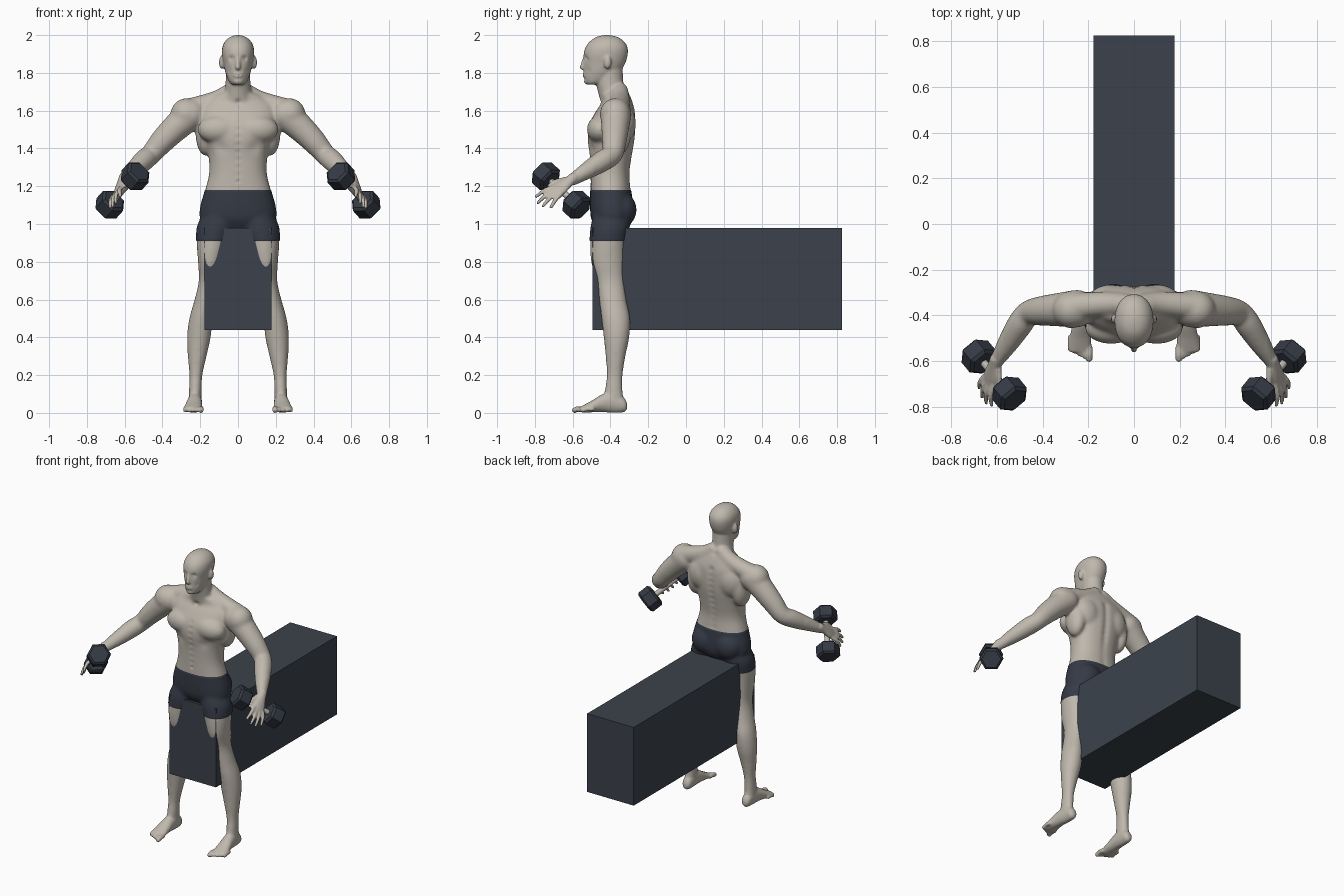
import bpy, bmesh, math
from mathutils import Vector, Matrix

if "Cube" in bpy.data.objects:
    bpy.data.objects.remove(bpy.data.objects["Cube"], do_unlink=True)


def material(name, rgb):
    m = bpy.data.materials.new(name)
    m.use_nodes = True
    m.diffuse_color = (*rgb, 1)
    m.node_tree.nodes["Principled BSDF"].inputs["Base Color"].default_value = (*rgb, 1)
    return m


SKIN = material("skin", (0.52, 0.48, 0.42))
SHORTS = material("dark_shorts", (0.035, 0.042, 0.06))
BENCH = material("slate_bench", (0.045, 0.055, 0.072))
IRON = material("dark_iron", (0.035, 0.042, 0.058))
STEEL = material("light_steel", (0.5, 0.48, 0.44))


def add_object(name, bm, *mats):
    bmesh.ops.recalc_face_normals(bm, faces=bm.faces)
    me = bpy.data.meshes.new(name)
    bm.to_mesh(me)
    bm.free()
    for m in mats:
        me.materials.append(m)
    ob = bpy.data.objects.new(name, me)
    bpy.context.collection.objects.link(ob)
    return ob


def spline(rows, steps=5):
    """Smooth rows of numbers into a denser list."""
    out = []
    for i in range(len(rows) - 1):
        a, b, c, d = rows[max(i - 1, 0)], rows[i], rows[i + 1], rows[min(i + 2, len(rows) - 1)]
        for k in range(steps):
            t = k / steps
            out.append([q + 0.5 * t * (r - p + t * (2 * p - 5 * q + 4 * r - s + t * (3 * (q - r) + s - p)))
                        for p, q, r, s in zip(a, b, c, d)])
    return out + [list(rows[-1])]


def loft(bm, rings, power=1.0, n=28):
    """Skin rings given as (centre, half-axis u, half-axis v)."""
    shape = lambda w: math.copysign(abs(w) ** power, w)
    loops = []
    for c, u, v in rings:
        angles = [2 * math.pi * k / n for k in range(n)]
        loops.append([bm.verts.new(c + u * shape(math.cos(a)) + v * shape(math.sin(a))) for a in angles])
    for lo, hi in zip(loops, loops[1:]):
        for k in range(n):
            bm.faces.new((lo[k], lo[(k + 1) % n], hi[(k + 1) % n], hi[k]))
    bm.faces.new(loops[0][::-1])
    bm.faces.new(loops[-1])


def column(bm, rows, power=1.0):
    """Upright loft from rows of z, x, half width, front y, back y."""
    loft(bm, [(Vector((x, (f + b) / 2, z)), Vector((w, 0, 0)), Vector((0, (b - f) / 2, 0)))
              for z, x, w, f, b in spline(rows)], power)


def ball(bm, c, r):
    r = (r, r, r) if isinstance(r, float) else r
    bmesh.ops.create_uvsphere(bm, u_segments=24, v_segments=16, radius=1,
                              matrix=Matrix.Translation(c) @ Matrix.Diagonal((*r, 1)))


def tube(bm, rows):
    """Rounded limb from rows of x, y, z, radius."""
    pts = spline(rows)
    rings = []
    for i, p in enumerate(pts):
        t = Vector(pts[min(i + 1, len(pts) - 1)][:3]) - Vector(pts[max(i - 1, 0)][:3])
        u = t.cross(Vector((0.5, 0.6, 0.6))).normalized()
        rings.append((Vector(p[:3]), u * p[3], t.cross(u).normalized() * p[3]))
    loft(bm, rings, n=20)
    for p in (pts[0], pts[-1]):
        ball(bm, p[:3], float(p[3]))


# Paired body parts, built on the left side
bm = bmesh.new()
column(bm, [(1.04, .10, .09, -.49, -.30), (.98, .117, .10, -.504, -.30), (.9, .134, .085, -.508, -.318),
            (.8, .146, .066, -.503, -.325), (.7, .152, .056, -.475, -.325), (.6, .172, .058, -.46, -.315),
            (.5, .196, .062, -.448, -.296), (.4, .207, .063, -.436, -.3), (.3, .216, .05, -.426, -.32),
            (.2, .223, .035, -.42, -.335), (.12, .226, .034, -.43, -.335), (.05, .228, .032, -.43, -.33)])

# Foot and toes
foot = [(-.312, .226, .014, .02, .05), (-.328, .226, .029, .004, .08), (-.38, .227, .035, 0, .115),
        (-.44, .23, .04, .004, .1), (-.5, .235, .047, .003, .064), (-.545, .237, .05, .002, .04),
        (-.56, .237, .046, .008, .032)]
loft(bm, [(Vector((x, y, (lo + hi) / 2)), Vector((w, 0, 0)), Vector((0, 0, (hi - lo) / 2)))
          for y, x, w, lo, hi in spline(foot)])
for i in range(5):
    x, tip, r = .196 + .021 * i, -.59 + .011 * i, .015 if i == 0 else .0115
    tube(bm, [(x, tip + .05, .02, r), (x, tip + .02, .021, r), (x, tip, .014, r)])

# Arm, shoulder, trapezius, chest, shoulder blade and buttock
tube(bm, [(.25, -.37, 1.58, .083), (.33, -.375, 1.51, .074), (.4, -.38, 1.44, .066), (.46, -.39, 1.37, .056),
          (.5, -.44, 1.335, .057), (.55, -.52, 1.285, .047), (.6, -.6, 1.235, .031)])
ball(bm, (.275, -.375, 1.582), (.082, .082, .084))
tube(bm, [(.03, -.355, 1.70, .05), (.12, -.35, 1.65, .054), (.26, -.36, 1.605, .06)])
ball(bm, (.1, -.455, 1.5), (.115, .07, .075))
ball(bm, (.105, -.335, 1.53), (.095, .07, .11))
ball(bm, (.17, -.365, 1.48), (.055, .075, .12))
ball(bm, (.088, -.342, 1.075), (.09, .078, .09))

# Hand
wrist = Vector((.6, -.6, 1.235))
along = Vector((.24, -.76, -.59)).normalized()
across = Vector((.52, .63, -.577)).normalized()
out = along.cross(across).normalized()
loft(bm, [(wrist + along * s + out * .01, across * w, out * h)
          for s, w, h in spline([(-.02, .026, .026), (.03, .031, .022), (.08, .042, .018), (.125, .04, .013)])])
for i in range(4):
    t = (i - 1.5) * .023
    reach = (.095, .115, .11, .085)[i]
    base = wrist + along * .11 + across * t + out * .01
    mid = base + along * reach * .5 + across * t * .3 + out * .006
    tip = base + along * reach + across * t * .6 - out * .008
    tube(bm, [(*base, .0125), (*mid, .0115), (*tip, .009)])
thumb = [wrist + along * .03 - across * .025, wrist + along * .075 - across * .055, wrist + along * .115 - across * .06]
tube(bm, [(*p, r) for p, r in zip(thumb, (.018, .014, .01))])

# Ear
ball(bm, (.086, -.415, 1.855), (.015, .02, .035))

# Mirror to the right side
copy = bmesh.ops.duplicate(bm, geom=bm.verts[:] + bm.edges[:] + bm.faces[:])["geom"]
bmesh.ops.scale(bm, vec=(-1, 1, 1), verts=[g for g in copy if isinstance(g, bmesh.types.BMVert)])

# Torso
column(bm, [(.96, 0, .1, -.46, -.32), (1.02, 0, .19, -.497, -.285), (1.08, 0, .2, -.505, -.28),
            (1.18, 0, .174, -.505, -.292), (1.27, 0, .153, -.506, -.298), (1.36, 0, .157, -.51, -.285),
            (1.45, 0, .176, -.522, -.27), (1.53, 0, .2, -.512, -.266), (1.6, 0, .205, -.475, -.27),
            (1.65, 0, .17, -.443, -.285), (1.69, 0, .1, -.45, -.3)], .88)

# Neck, head and nose
column(bm, [(1.62, 0, .09, -.45, -.29), (1.68, 0, .075, -.462, -.308), (1.74, 0, .066, -.475, -.33),
            (1.82, 0, .064, -.48, -.335)])
column(bm, [(1.738, 0, .03, -.525, -.46), (1.755, 0, .048, -.535, -.41), (1.8, 0, .066, -.541, -.355),
            (1.85, 0, .077, -.54, -.322), (1.9, 0, .085, -.542, -.308), (1.94, 0, .082, -.53, -.311),
            (1.97, 0, .066, -.505, -.332), (1.99, 0, .042, -.475, -.362), (2.0, 0, .012, -.435, -.405)], .93)
tube(bm, [(0, -.535, 1.88, .01), (0, -.543, 1.855, .011), (0, -.549, 1.83, .014)])
ball(bm, (0, -.532, 1.788), (.026, .017, .014))
ball(bm, (0, -.526, 1.755), (.024, .014, .015))

# Fuse everything into one skin
body = add_object("body", bm, SKIN, SHORTS)
mod = body.modifiers.new("fuse", "REMESH")
mod.mode, mod.voxel_size = "VOXEL", .0065
fused = bpy.data.meshes.new_from_object(body.evaluated_get(bpy.context.evaluated_depsgraph_get()))
body.modifiers.clear()
body.data = fused
fused.materials.clear()
for m in (SKIN, SHORTS):
    fused.materials.append(m)

bm = bmesh.new()
bm.from_mesh(fused)
soft = [v for v in bm.verts if .1 < v.co.z < 1.72 and abs(v.co.x) < .58]
for verts, times in ((soft, 14), (bm.verts[:], 2)):
    for _ in range(times):
        bmesh.ops.smooth_vert(bm, verts=verts, factor=.5, use_axis_x=True, use_axis_y=True, use_axis_z=True)

# Dents and bulges: x, y, z, radius, push along y
dents = [(s * .033, -.53, 1.876, .014, .013) for s in (1, -1)]
dents += [(s * .031, -.525, 1.872, .008, -.006) for s in (1, -1)]
dents += [(s * .01, -.547, 1.787, .006, .006) for s in (1, -1)]
dents += [(s * .05, -.52, 1.81, .018, .005) for s in (1, -1)]
dents += [(s * .09, -.51, 1.405, .035, .008) for s in (1, -1)]
dents += [(0, -.275, 1.2 + .04 * i, .022, -.009) for i in range(11)]
dents += [(0, -.515, 1.26 + .04 * i, .015, .004) for i in range(8)]
dents += [(0, -.508, 1.225, .008, .009), (0, -.45, 1.645, .016, .01)]
for x, y, z, r, push in dents:
    c = Vector((x, y, z))
    for v in bm.verts:
        if abs(v.co.z - z) < 3 * r:
            v.co.y += push * math.exp(-(v.co - c).length_squared / (r * r))

# Cut the hems and colour the shorts
HEM, WAIST = .91, 1.18
for z in (HEM, WAIST):
    bmesh.ops.bisect_plane(bm, geom=bm.verts[:] + bm.edges[:] + bm.faces[:], dist=1e-5,
                           plane_co=(0, 0, z), plane_no=(0, 0, 1))
bm.normal_update()
for v in bm.verts:
    if HEM + .001 < v.co.z < WAIST - .001 and abs(v.co.x) < .3:
        v.co += v.normal * .003
for f in bm.faces:
    c = f.calc_center_median()
    f.smooth = True
    f.material_index = int(HEM < c.z < WAIST and abs(c.x) < .3)
bm.to_mesh(fused)
bm.free()

# Bench block
bm = bmesh.new()
bmesh.ops.create_cube(bm, size=1, matrix=Matrix.Translation((0, .165, .71)) @ Matrix.Diagonal((.356, 1.32, .54, 1)))
add_object("bench_block", bm, BENCH)

# Dumbbells with chamfered six-sided heads
for s, side in ((1, "left"), (-1, "right")):
    near, far = Vector((s * .545, -.742, 1.252)), Vector((s * .679, -.58, 1.103))
    axis = (far - near).normalized()
    u = axis.cross(Vector((0, 0, 1))).normalized()
    w = axis.cross(u)
    for centre, label in ((near, "front"), (far, "back")):
        bm = bmesh.new()
        loft(bm, [(centre + axis * d, u * r, w * r)
                  for d, r in ((-.046, .06), (-.034, .075), (.034, .075), (.046, .06))], n=6)
        add_object(f"{side}_dumbbell_{label}_head", bm, IRON)
    bm = bmesh.new()
    loft(bm, [(p, u * .017, w * .017) for p in (near, far)], n=16)
    bar = add_object(f"{side}_dumbbell_bar", bm, STEEL)
    for f in bar.data.polygons:
        f.use_smooth = len(f.vertices) == 4
